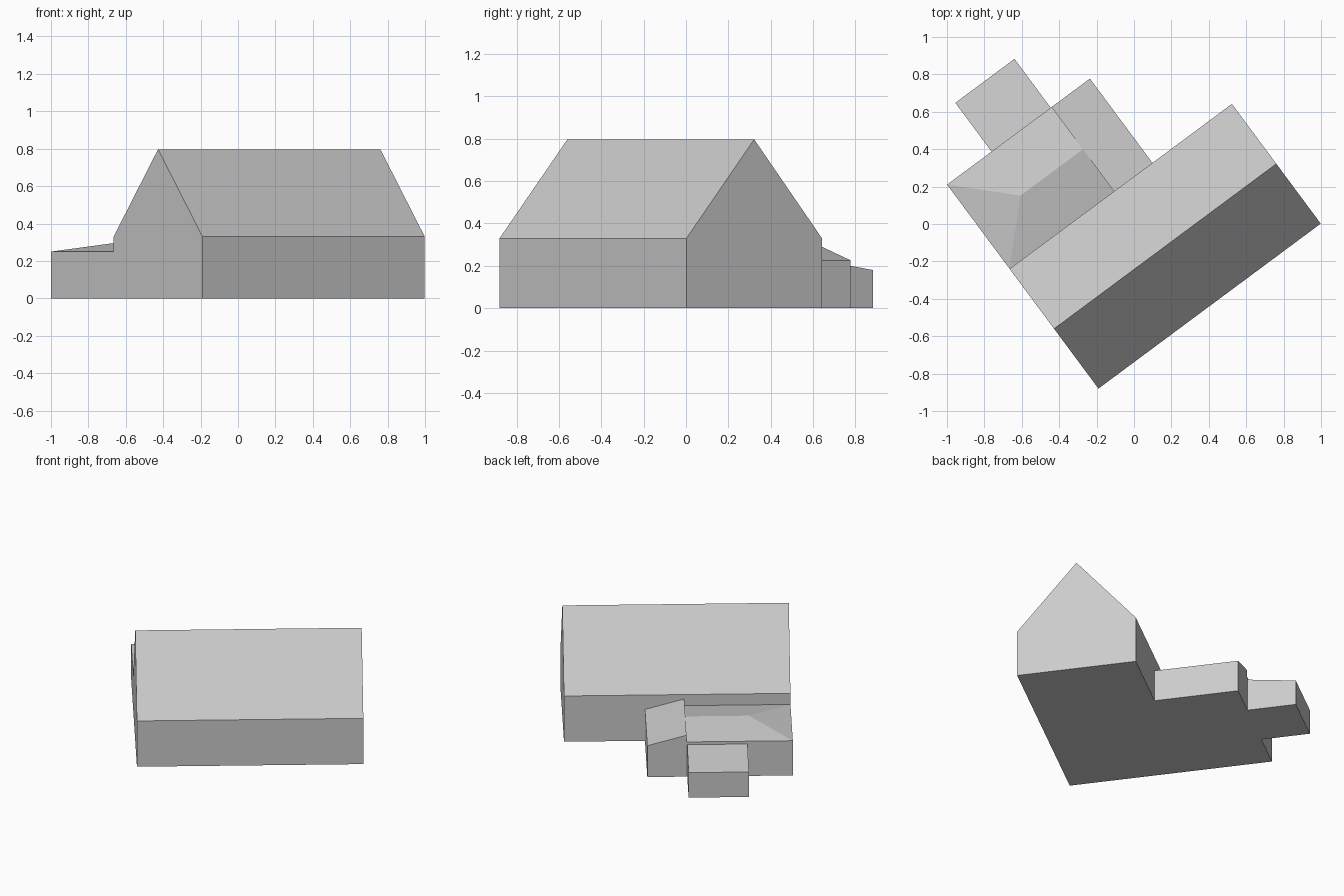
import bpy
import bmesh
import math

if "Cube" in bpy.data.objects:
    bpy.data.objects.remove(bpy.data.objects["Cube"], do_unlink=True)

grey = bpy.data.materials.new("plain grey")
grey.use_nodes = True
colour = (0.6, 0.6, 0.6, 1)
grey.diffuse_color = colour
grey.node_tree.nodes["Principled BSDF"].inputs["Base Color"].default_value = colour

# The whole building is turned on the ground; u runs along the main house, v to its back
ORIGIN = (-0.665, -0.24, 0)
TURN = math.radians(36.58)


def solid(name, footprint, roof):
    """Flat-faced block: a (u0, u1, v0, v1) footprint under a set of roof points."""
    u0, u1, v0, v1 = footprint
    base = [(u, v, 0) for u in (u0, u1) for v in (v0, v1)]
    bm = bmesh.new()
    for p in base + roof:
        bm.verts.new(p)
    bmesh.ops.convex_hull(bm, input=bm.verts)
    bmesh.ops.dissolve_limit(bm, angle_limit=math.radians(0.5),
                             verts=bm.verts, edges=bm.edges)
    bmesh.ops.recalc_face_normals(bm, faces=bm.faces)
    mesh = bpy.data.meshes.new(name)
    bm.to_mesh(mesh)
    bm.free()
    mesh.materials.append(grey)
    obj = bpy.data.objects.new(name, mesh)
    obj.location = ORIGIN
    obj.rotation_euler.z = TURN
    bpy.context.collection.objects.link(obj)
    return obj


def corners(u0, u1, v0, v1, height):
    """Roof corners at the height given by a function of u and v."""
    return [(u, v, height(u, v)) for u in (u0, u1) for v in (v0, v1)]


# Main house with a steep gable roof
house = (0, 1.48, -0.797, 0)
ridge = [(u, -0.3985, 0.797) for u in house[:2]]
solid("main_house", house, corners(*house, lambda u, v: 0.33) + ridge)

# Rear wing: low roof, hipped at one end and gabled at the other
wing = (0, 0.695, 0, 0.561)
ridge = [(u, 0.28, 0.303) for u in (0.28, wing[1])]
solid("rear_wing", wing, corners(*wing, lambda u, v: 0.25) + ridge)

# Side lean-to, falling away from the wing
side = (0.695, 0.951, 0, 0.561)
solid("side_lean_to", side, corners(*side, lambda u, v: 0.298 if u == side[0] else 0.226))

# Back lean-to, falling away behind the wing
back = (0.296, 0.69, 0.561, 0.886)
solid("back_lean_to", back, corners(*back, lambda u, v: 0.23 if v == back[2] else 0.18))
